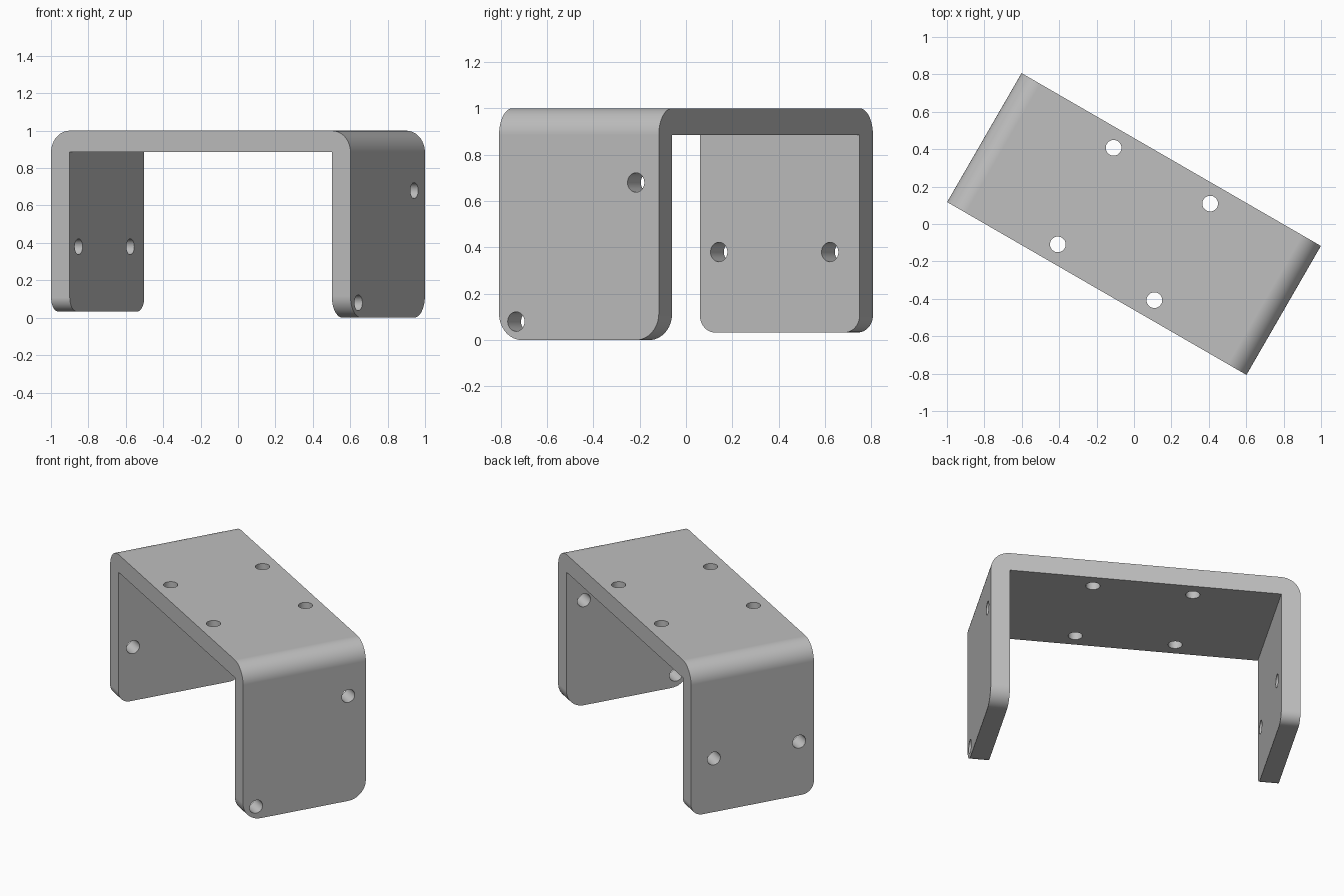
import bpy, bmesh
from math import sin, cos, pi, radians
from mathutils import Matrix, Vector

cube = bpy.data.objects.get("Cube")
if cube:
    bpy.data.objects.remove(cube)

HALF_L, HALF_W, T = 0.924, 0.398, 0.115   # half length, half width, plate thickness
HOLE_R = 0.042
RIGHT_Z, LEFT_Z = 0.0, 0.033              # lower ends of the two legs
TURN = Matrix.Rotation(radians(-30), 4, 'Z')

grey = bpy.data.materials.new("plain_grey")
grey.use_nodes = True
colour = (0.52, 0.52, 0.52, 1)
grey.diffuse_color = colour
grey.node_tree.nodes["Principled BSDF"].inputs["Base Color"].default_value = colour


def new_object(name, bm):
    mesh = bpy.data.meshes.new(name)
    bmesh.ops.recalc_face_normals(bm, faces=bm.faces)
    bm.transform(TURN)
    bm.to_mesh(mesh)
    bm.free()
    obj = bpy.data.objects.new(name, mesh)
    bpy.context.collection.objects.link(obj)
    return obj


def arc(cx, cz, start, steps=12):
    """Quarter circle running clockwise from the start angle."""
    return [(cx + T * cos(start - pi / 2 * i / steps),
             cz + T * sin(start - pi / 2 * i / steps)) for i in range(steps + 1)]


# U-shaped side profile with rounded outer bends and square inner corners
inner = HALF_L - T
profile = [(-HALF_L, LEFT_Z)]
profile += arc(-inner, 1 - T, pi) + arc(inner, 1 - T, pi / 2)
profile += [(HALF_L, RIGHT_Z), (inner, RIGHT_Z), (inner, 1 - T),
            (-inner, 1 - T), (-inner, LEFT_Z)]

bm = bmesh.new()
face = bm.faces.new([bm.verts.new((x, -HALF_W, z)) for x, z in profile])
sweep = bmesh.ops.extrude_face_region(bm, geom=[face])
bmesh.ops.translate(bm, vec=(0, 2 * HALF_W, 0),
                    verts=[v for v in sweep["geom"] if isinstance(v, bmesh.types.BMVert)])

# Rounded lower corners of each leg
for side, low, radius in ((1, RIGHT_Z, T), (-1, LEFT_Z, 0.075)):
    corners = [e for e in bm.edges
               if all(abs(v.co.z - low) < 1e-4 and v.co.x * side > 0 for v in e.verts)
               and abs(e.verts[0].co.y - e.verts[1].co.y) < 1e-4]
    bmesh.ops.bevel(bm, geom=corners, offset=radius, segments=12, profile=0.5,
                    affect='EDGES')
bracket = new_object("bracket", bm)
bracket.data.materials.append(grey)

# Drill the screw holes
drill = bmesh.new()


def hole(x, y, z, axis):
    place = Matrix.Translation(Vector((x, y, z)))
    if axis == 'X':
        place = place @ Matrix.Rotation(pi / 2, 4, 'Y')
    bmesh.ops.create_cone(drill, cap_ends=True, segments=32, radius1=HOLE_R,
                          radius2=HOLE_R, depth=0.3, matrix=place)


for sx in (-1, 1):
    for sy in (-1, 1):
        hole(sx * 0.298, sy * 0.298, 1 - T / 2, 'Z')
leg = HALF_L - T / 2
for x, y, z in ((leg, 0.284, 0.68), (leg, -0.313, 0.08),
                (-leg, -0.303, 0.38), (-leg, 0.25, 0.38)):
    hole(x, y, z, 'X')
cutter = new_object("hole_cutter", drill)
cutter.data.materials.append(grey)
cutter.hide_render = True

cut = bracket.modifiers.new("holes", 'BOOLEAN')
cut.operation = 'DIFFERENCE'
cut.solver = 'EXACT'
cut.object = cutter

bpy.ops.object.select_all(action='DESELECT')
bracket.select_set(True)
bpy.context.view_layer.objects.active = bracket
bpy.ops.object.modifier_apply(modifier=cut.name)
bpy.data.objects.remove(cutter)

# Smooth bends and hole walls, crisp edges, flat plates
bpy.ops.object.shade_smooth_by_angle(angle=radians(30))
bracket.modifiers.new("even_shading", 'WEIGHTED_NORMAL').keep_sharp = True
